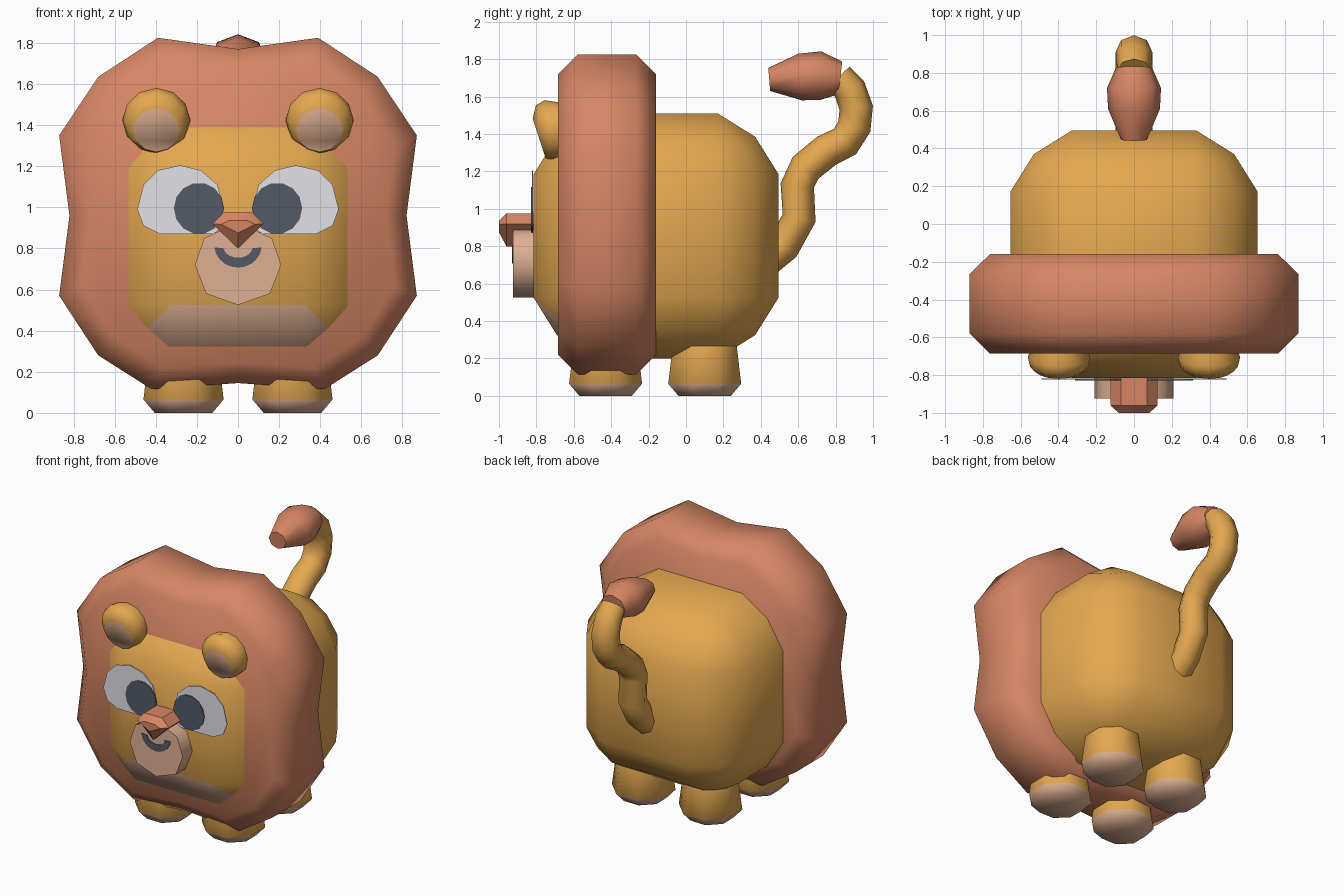
import bpy, bmesh
from math import sin, cos, pi, radians
from mathutils import Vector

if "Cube" in bpy.data.objects:
    bpy.data.objects.remove(bpy.data.objects["Cube"])

def material(name, r, g, b):
    def lin(c):
        c /= 255
        return c / 12.92 if c <= 0.04045 else ((c + 0.055) / 1.055) ** 2.4
    m = bpy.data.materials.new(name)
    m.diffuse_color = (lin(r), lin(g), lin(b), 1)
    m.use_nodes = True
    m.node_tree.nodes["Principled BSDF"].inputs["Base Color"].default_value = m.diffuse_color
    return m

GOLD = material("golden fur", 228, 168, 80)
CORAL = material("coral mane", 214, 134, 100)
PEACH = material("peach skin", 222, 176, 146)
WHITE = material("eye white", 226, 226, 232)
DARK = material("dark slate", 84, 90, 102)

def finish(name, bm, mats, angle=50):
    bmesh.ops.recalc_face_normals(bm, faces=bm.faces)
    me = bpy.data.meshes.new(name)
    bm.to_mesh(me)
    bm.free()
    for m in mats:
        me.materials.append(m)
    me.shade_smooth()
    me.set_sharp_from_angle(angle=radians(angle))
    ob = bpy.data.objects.new(name, me)
    bpy.context.collection.objects.link(ob)
    return ob

def loft(name, rings, mats, slots=None, angle=50):
    """Skin equal-length rings; slots = material per [start cap, bands..., end cap]."""
    bm = bmesh.new()
    vs = [[bm.verts.new(p) for p in r] for r in rings]
    n = len(rings[0])
    slots = slots or [0] * (len(rings) + 1)
    bm.faces.new(vs[0]).material_index = slots[0]
    for k in range(len(rings) - 1):
        for i in range(n):
            j = (i + 1) % n
            f = bm.faces.new((vs[k][i], vs[k][j], vs[k + 1][j], vs[k + 1][i]))
            f.material_index = slots[k + 1]
    bm.faces.new(vs[-1]).material_index = slots[-1]
    return finish(name, bm, mats, angle)

def front_ring(outline, y, sx=1, sz=None, c=(0, 0)):
    sz = sx if sz is None else sz
    return [(c[0] + (x - c[0]) * sx, y, c[1] + (z - c[1]) * sz) for x, z in outline]

def mirrored(half):
    """Close a right-hand half outline (top to bottom) by mirroring it in x."""
    return half + [(-x, z) for x, z in reversed(half) if x > 0]

def side_ring(c, direction, r, n=8, x0=0, wide=1):
    """Ring around a direction lying in the yz plane."""
    t = Vector((0, *direction)).normalized()
    u = Vector((0, -t.z, t.y))
    return [Vector((x0, *c)) + Vector((wide * r * cos(2 * pi * i / n), 0, 0))
            + u * r * sin(2 * pi * i / n) for i in range(n)]

# Body: rounded cube whose front is the face
bm = bmesh.new()
bmesh.ops.create_cube(bm, size=2)
bmesh.ops.subdivide_edges(bm, edges=bm.edges[:], cuts=2, use_grid_fill=True)
for v in bm.verts:
    extreme = sum(abs(a) > 0.9 for a in v.co)
    reach = (0, 0.655, 0.53, 0.48)[extreme]
    v.co = Vector([(reach if abs(a) > 0.9 else 0.33) * (1 if a > 0 else -1) for a in v.co])
for s in (-1, 1):
    pair = [min(bm.verts, key=lambda v: (v.co - Vector(p)).length)
            for p in ((s * 0.33, -0.655, -0.33), (s * 0.48, -0.48, -0.48))]
    bmesh.ops.connect_verts(bm, verts=pair)
# Peach chin on the lower front bevel
for f in bm.faces:
    c = f.calc_center_median()
    f.material_index = int(c.y < -0.5 and c.z < -0.42)
for v in bm.verts:
    v.co += Vector((0, -0.16, 0.855))
finish("body", bm, [GOLD, PEACH])

# Mane: wavy outline with chamfered rims
mane = mirrored([(0, 1.77), (0.39, 1.825), (0.68, 1.635), (0.87, 1.35), (0.82, 0.96),
                 (0.87, 0.57), (0.68, 0.28), (0.42, 0.115), (0, 0.145)])
loft("mane", [front_ring(mane, y, s, c=(0, 0.97)) for y, s in
              ((-0.685, 0.877), (-0.58, 1), (-0.265, 1), (-0.16, 0.877))], [CORAL])

# Muzzle and nose
muzzle = mirrored([(0.08, 0.89), (0.165, 0.85), (0.21, 0.72), (0.155, 0.58), (0, 0.525)])
loft("muzzle", [front_ring(muzzle, y) for y in (-0.925, -0.79)], [PEACH])
nose = mirrored([(0.07, 0.975), (0.125, 0.92), (0, 0.80)])
loft("nose", [front_ring(nose, -1.0, 0.65, 0.35, (0, 0.915)),
              front_ring(nose, -0.96), front_ring(nose, -0.80)], [CORAL], angle=30)

# Mouth: thin curved plate
arc = [radians(185 + 170 * i / 10) for i in range(11)]
smile = ([(0.115 * cos(a), 0.815 + 0.108 * sin(a)) for a in arc]
         + [(0.07 * cos(a), 0.805 + 0.05 * sin(a)) for a in reversed(arc)])
loft("mouth", [front_ring(smile, y) for y in (-0.931, -0.923)], [DARK], angle=30)

# Eyes, pupils and ears
eye = [(0.49, 0.99), (0.46, 1.11), (0.39, 1.18), (0.28, 1.205), (0.18, 1.18), (0.10, 1.11),
       (0.07, 1.0), (0.08, 0.90), (0.12, 0.87), (0.38, 0.87), (0.46, 0.91)]
pupil = [(0.19 + 0.122 * cos(2 * pi * i / 14), 0.995 + 0.125 * sin(2 * pi * i / 14))
         for i in range(14)]
for side, s in (("left", 1), ("right", -1)):
    loft(side + "_eye", [front_ring(eye, y, s, 1) for y in (-0.824, -0.818)], [WHITE], angle=30)
    loft(side + "_pupil", [front_ring(pupil, y, s, 1) for y in (-0.829, -0.822)], [DARK], angle=30)
    tilt = (-0.95, -0.31)
    loft(side + "_ear", [side_ring(c, tilt, r, 12, s * 0.397) for c, r in
                         (((-0.785, 1.376), 0.112), ((-0.755, 1.408), 0.153),
                          ((-0.705, 1.424), 0.165), ((-0.60, 1.44), 0.13))],
         [GOLD, PEACH], [1, 0, 0, 0, 0])

# Legs with peach soles
def flat_ring(x, y, z, r):
    k = r / cos(pi / 8)
    return [(x + k * cos(pi / 8 + i * pi / 4), y + k * sin(pi / 8 + i * pi / 4), z)
            for i in range(8)]

for pos, y in (("front", -0.43), ("back", 0.10)):
    for side, s in (("left", 1), ("right", -1)):
        loft(f"{pos}_{side}_leg", [flat_ring(s * 0.265, y, z, r) for z, r in
                                   ((0, 0.14), (0.065, 0.195), (0.26, 0.172), (0.34, 0.16))],
             [GOLD, PEACH], [1, 1, 0, 0, 0])

# Tail and tuft
def tube(name, path, radii, mat, wide=1):
    rings = []
    for i, p in enumerate(path):
        a, b = path[max(i - 1, 0)], path[min(i + 1, len(path) - 1)]
        rings.append(side_ring(p, (b[0] - a[0], b[1] - a[1]), radii[i], wide=wide))
    loft(name, rings, [mat])

tail = [(0.42, 0.72), (0.52, 0.80), (0.605, 0.95), (0.595, 1.125), (0.64, 1.22), (0.75, 1.31),
        (0.85, 1.36), (0.90, 1.44), (0.91, 1.54), (0.875, 1.64), (0.815, 1.705)]
tube("tail", tail, [0.09] * 8 + [0.09, 0.088, 0.08], GOLD, 1.08)
tube("tail_tuft", [(0.825, 1.70), (0.72, 1.712), (0.61, 1.705), (0.445, 1.692)],
     [0.088, 0.13, 0.125, 0.062], CORAL, 1.1)
